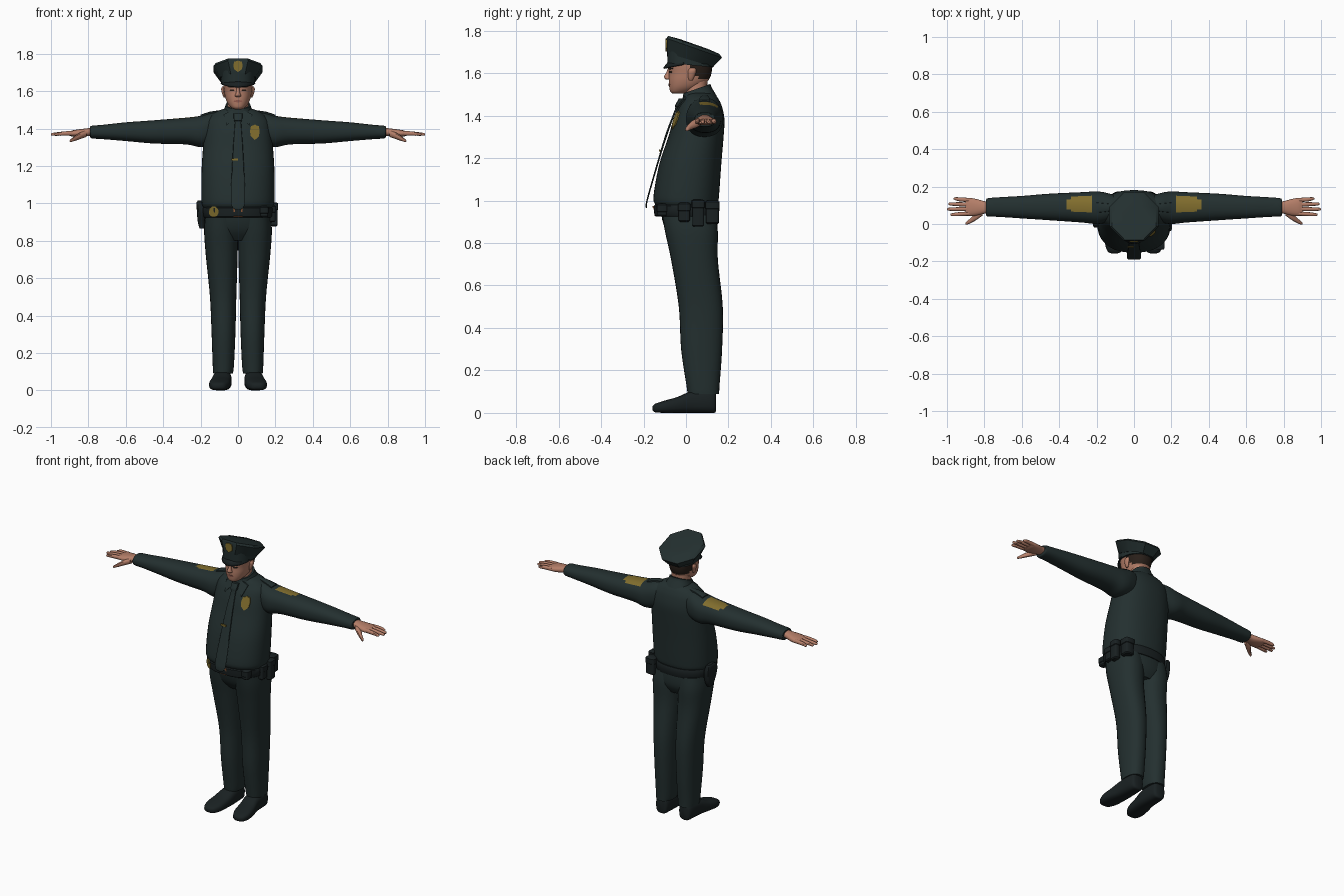
import bpy, bmesh, math
from mathutils import Vector


def material(name, r, g, b):
    m = bpy.data.materials.new(name)
    m.diffuse_color = (r, g, b, 1)
    return m


CLOTH = material("dark green cloth", .017, .029, .029)
LEATHER = material("black leather", .010, .015, .016)
SKIN = material("skin", .46, .21, .14)
LIPS = material("lips", .30, .11, .08)
HAIR = material("dark hair", .022, .014, .010)
GOLD = material("gold", .22, .155, .027)
BRASS = material("copper buckle", .36, .13, .05)


def finish(name, bm, mats):
    bmesh.ops.recalc_face_normals(bm, faces=bm.faces)
    me = bpy.data.meshes.new(name)
    bm.to_mesh(me)
    bm.free()
    for m in mats:
        me.materials.append(m)
    ob = bpy.data.objects.new(name, me)
    bpy.context.collection.objects.link(ob)
    return ob


def smooth_rows(rows, sub):
    """Catmull-Rom interpolation of section rows."""
    out = []
    for i in range(len(rows) - 1):
        q = [rows[max(i - 1, 0)], rows[i], rows[i + 1], rows[min(i + 2, len(rows) - 1)]]
        for k in range(sub):
            t = k / sub
            out.append([.5 * (2 * b + (c - a) * t + (2 * a - 5 * b + 4 * c - d) * t * t
                              + (3 * b - a - 3 * c + d) * t ** 3) for a, b, c, d in zip(*q)])
    return out + [list(rows[-1])]


def loft(name, rows, mats, axis='z', n=24, p=2.3, sub=4, s=1, phase=0, rule=None):
    """Rows are (position, a_min, a_max, b_min, b_max[, tilt]) superellipse sections."""
    bm, rings = bmesh.new(), []
    for r in smooth_rows(rows, sub):
        tilt = r[5] if len(r) > 5 else 0
        ring = []
        for i in range(n):
            th = 2 * math.pi * i / n + phase
            c, d = math.cos(th), math.sin(th)
            a = (r[1] + r[2]) / 2 + (r[2] - r[1]) / 2 * math.copysign(abs(c) ** (2 / p), c)
            db = (r[4] - r[3]) / 2 * math.copysign(abs(d) ** (2 / p), d)
            b, t = (r[3] + r[4]) / 2 + db, r[0] + tilt * db
            x, y, z = {'z': (a, b, t), 'x': (t, a, b), 'y': (a, t, b)}[axis]
            ring.append(bm.verts.new((s * x, y, z)))
        rings.append(ring)
    for r0, r1 in zip(rings, rings[1:]):
        for i in range(n):
            bm.faces.new((r0[i], r0[(i + 1) % n], r1[(i + 1) % n], r1[i]))
    bm.faces.new(rings[0])
    bm.faces.new(rings[-1])
    if rule:
        for f in bm.faces:
            f.material_index = rule(f.calc_center_median())
    return finish(name, bm, mats)


def front_of(rows, p=2.3):
    """Front surface y of a z-loft as a function of x and z."""
    rs = smooth_rows(rows, 8)

    def y(x, z):
        r = min(rs, key=lambda q: abs(q[0] - z))
        u = min(.999, abs(x - (r[1] + r[2]) / 2) / ((r[2] - r[1]) / 2))
        return (r[3] + r[4]) / 2 - (r[4] - r[3]) / 2 * (1 - u ** p) ** (1 / p)
    return y


def plate(name, pts, y, mat, off=.004, back=.004):
    """Thin plate with an (x, z) outline laid on a front surface."""
    bm = bmesh.new()
    f = [bm.verts.new((x, y(x, z) - off, z)) for x, z in pts]
    b = [bm.verts.new((x, y(x, z) + back, z)) for x, z in pts]
    bm.faces.new(f)
    bm.faces.new(b[::-1])
    for i in range(len(pts)):
        j = (i + 1) % len(pts)
        bm.faces.new((f[i], b[i], b[j], f[j]))
    return finish(name, bm, [mat])


def disc(cx, cz, rx, rz, n=14):
    return [(cx + rx * math.cos(2 * math.pi * i / n), cz + rz * math.sin(2 * math.pi * i / n)) for i in range(n)]


def shield(cx, cz, w, h):
    return [(cx + u * w, cz + v * h) for u, v in
            ((-.8, .8), (-.4, .85), (0, 1), (.4, .85), (.8, .8), (1, .2), (.85, -.5), (0, -1), (-.85, -.5), (-1, .2))]


# Shirt, trousers seat and belt
SHIRT = [(.96, -.165, .165, -.12, .135), (.985, -.19, .19, -.147, .15), (1.03, -.196, .196, -.152, .156),
         (1.17, -.195, .195, -.126, .166), (1.30, -.187, .187, -.083, .177), (1.38, -.18, .18, -.06, .181),
         (1.44, -.17, .17, -.035, .17), (1.475, -.14, .14, -.012, .155), (1.495, -.105, .105, 0, .14),
         (1.51, -.06, .06, .01, .12)]
loft("shirt", SHIRT, [CLOTH], n=40, sub=5)
loft("trousers_seat", [(.80, -.12, .12, -.05, .12), (.85, -.165, .165, -.09, .145), (.91, -.175, .175, -.112, .148),
                       (.97, -.175, .175, -.12, .14)], [CLOTH], n=32)
BELT = [(.925, -.178, .178, -.135, .15), (.93, -.185, .185, -.148, .155), (.975, -.188, .188, -.152, .157),
        (.98, -.18, .18, -.14, .15)]
loft("belt", BELT, [LEATHER], n=40, sub=2)
belt_y, chest_y = front_of(BELT), front_of(SHIRT)

# Collar, tie and front details
loft("collar", [(1.475, -.088, .088, -.02, .145, .2), (1.51, -.071, .071, -.015, .12, .35),
                (1.527, -.066, .066, -.012, .116, .35)], [CLOTH], n=28)
for s, side in ((-1, "right"), (1, "left")):
    plate(side + "_collar_flap", [(s * .006, 1.478), (s * .035, 1.495), (s * .078, 1.475), (s * .06, 1.415)],
          chest_y, CLOTH, .01, 0)
loft("tie", [(.965, -.012, .012, -.189, -.183), (1.0, -.038, .038, -.187, -.180), (1.17, -.033, .033, -.139, -.131),
             (1.32, -.025, .025, -.094, -.084), (1.43, -.017, .017, -.052, -.042), (1.445, -.022, .022, -.053, -.03),
             (1.48, -.024, .024, -.034, -.01)], [CLOTH], n=12, p=4, sub=3)
plate("tie_clip", [(-.036, 1.23), (.0, 1.23), (.0, 1.241), (-.036, 1.241)], lambda x, z: -.122, GOLD, .004, .003)
plate("chest_badge", shield(.09, 1.38, .026, .042), chest_y, GOLD, .006, .003)
plate("belt_disc", disc(-.13, .955, .026, .03), belt_y, GOLD, .006, .003)
for x in (-.024, .016):
    plate("belt_buckle_side", [(x, .925), (x + .008, .925), (x + .008, .975), (x, .975)], belt_y, BRASS, .006, .003)
for z in (.925, .967):
    plate("belt_buckle_bar", [(-.024, z), (.024, z), (.024, z + .008), (-.024, z + .008)], belt_y, BRASS, .006, .003)


# Belt gear
def pouch(name, x0, x1, y0, y1, z0, z1):
    e = .006
    loft(name, [(z0, x0 + e, x1 - e, y0 + e, y1 - e), (z0 + e, x0, x1, y0, y1), (z1 - .04, x0, x1, y0, y1),
                (z1 - .037, x0 - .003, x1 + .003, y0 - .003, y1 + .003), (z1 - e, x0 - .003, x1 + .003, y0 - .003, y1 + .003),
                (z1, x0 + e, x1 - e, y0 + e, y1 - e)], [LEATHER], n=16, p=5, sub=1)


pouch("front_pouch", .12, .16, -.135, -.09, .925, .985)
pouch("side_pouch", .165, .2, -.035, .018, .9, .99)
pouch("radio_pouch", .175, .212, .03, .085, .877, 1.005)
pouch("rear_pouch", .125, .185, .093, .155, .89, 1.0)
loft("holster", [(.865, -.205, -.18, .01, .05), (.90, -.215, -.178, 0, .07), (.96, -.22, -.175, -.02, .08),
                 (1.0, -.222, -.185, -.01, .075), (1.015, -.215, -.195, .02, .07)], [LEATHER], n=16, p=4)

# Limbs, built once per side
for s, side in ((-1, "right"), (1, "left")):
    loft(side + "_sleeve", [(.06, .03, .14, 1.33, 1.485), (.14, .01, .165, 1.31, 1.483), (.2, .0, .174, 1.30, 1.468),
                            (.28, .008, .17, 1.315, 1.458), (.45, .02, .162, 1.32, 1.444), (.6, .03, .15, 1.333, 1.433),
                            (.72, .038, .143, 1.343, 1.42), (.78, .04, .138, 1.347, 1.415), (.79, .046, .132, 1.355, 1.41)],
         [CLOTH, GOLD], 'x', n=48, sub=8, s=s,
         rule=lambda c: int(.225 < abs(c.x) < .36 and .06 + max(0, abs(c.x) - .32) * .5 < c.y
                            < .148 - max(0, abs(c.x) - .32) * .5 and c.z > 1.39))
    loft(side + "_shoulder_strap", [(.1, .075, .105, 1.47, 1.497), (.15, .065, .11, 1.46, 1.49),
                                    (.2, .06, .115, 1.45, 1.474)], [CLOTH], 'x', n=12, p=5, s=s)
    loft(side + "_palm", [(.77, .06, .12, 1.36, 1.405), (.80, .055, .122, 1.36, 1.402), (.84, .045, .133, 1.355, 1.397),
                          (.88, .042, .14, 1.356, 1.391), (.902, .05, .135, 1.362, 1.384)], [SKIN], 'x', n=20, s=s)
    for k, (y, tip, fan) in enumerate(((.056, .982, -.006), (.08, 1.0, -.001), (.104, .993, .003), (.128, .965, .007))):
        loft(f"{side}_finger_{k + 1}", [(.875, y - .011, y + .011, 1.362, 1.387),
                                        (.93, y + fan / 2 - .011, y + fan / 2 + .011, 1.362, 1.385),
                                        (tip - .01, y + fan - .008, y + fan + .008, 1.361, 1.377),
                                        (tip, y + fan - .003, y + fan + .003, 1.366, 1.372)],
             [SKIN], 'x', n=10, sub=3, s=s)
    loft(side + "_thumb", [(.81, .045, .08, 1.355, 1.39), (.845, .02, .062, 1.343, 1.378), (.875, .004, .03, 1.333, 1.358),
                           (.895, -.004, .014, 1.327, 1.343), (.9, -.001, .006, 1.33, 1.336)], [SKIN], 'x', n=12, s=s)
    loft(side + "_trouser_leg", [(.93, .0, .175, -.112, .14), (.85, .0, .181, -.098, .15), (.72, .002, .172, -.07, .15),
                                 (.5, .009, .15, -.034, .173), (.3, .014, .141, -.023, .17), (.13, .022, .135, .002, .158),
                                 (.09, .028, .132, .008, .156)], [CLOTH], n=28, sub=5, s=s)
    loft(side + "_shoe", [(-.158, .09, .12, .014, .03), (-.145, .066, .142, .003, .043), (-.10, .045, .155, 0, .058),
                          (-.04, .038, .148, 0, .075), (.02, .034, .136, 0, .10), (.1, .038, .13, 0, .11),
                          (.133, .044, .122, 0, .105), (.142, .06, .108, .01, .09)], [LEATHER], 'y', n=20, p=2.9, s=s)

# Head and neck
HEAD = [(1.503, -.02, .02, -.062, -.02), (1.513, -.038, .038, -.074, .02), (1.535, -.056, .056, -.079, .07),
        (1.565, -.068, .068, -.081, .105), (1.60, -.074, .074, -.08, .12), (1.64, -.079, .079, -.084, .122),
        (1.68, -.078, .078, -.08, .12)]
face_y = front_of(HEAD)
loft("neck", [(1.46, -.06, .06, .0, .105), (1.53, -.056, .056, -.002, .1), (1.59, -.056, .056, .0, .105)], [SKIN])
loft("head", HEAD, [SKIN, HAIR], n=32, sub=5,
     rule=lambda c: int(c.z > 1.575 and c.y > .05 or c.z > 1.61 and c.y > .015))
loft("nose", [(1.569, -.010, .010, -.092, -.07), (1.575, -.017, .017, -.1, -.07), (1.585, -.013, .013, -.103, -.07),
              (1.605, -.008, .008, -.092, -.07), (1.625, -.007, .007, -.085, -.07)], [SKIN], n=12, p=2)
plate("mouth", disc(0, 1.546, .024, .006), face_y, LIPS, .002)
for s, side in ((-1, "right"), (1, "left")):
    plate(side + "_eye", disc(s * .032, 1.605, .013, .005), face_y, HAIR, .002)
    plate(side + "_eyebrow", disc(s * .033, 1.622, .02, .004), face_y, HAIR, .003)
    loft(side + "_ear", [(1.565, .066, .076, .015, .03), (1.58, .066, .083, .01, .038), (1.61, .068, .09, .01, .048),
                         (1.625, .07, .084, .02, .042)], [SKIN], n=12, p=2, s=s)

# Peaked cap: round band, tilted eight-sided crown, drooping visor, badge
loft("cap_band", [(1.638, -.09, .09, -.087, .126, -.1), (1.685, -.093, .093, -.09, .128, -.3)], [CLOTH], n=32, sub=1)
K = 1 / math.cos(math.pi / 8)


def octagon(z, hw, y0, y1, tilt):
    c, r = (y0 + y1) / 2, (y1 - y0) / 2 * K
    return (z, -hw * K, hw * K, c - r, c + r, tilt)


loft("cap_crown", [octagon(1.662, .093, -.088, .128, -.3), octagon(1.718, .13, -.091, .17, -.35),
                   octagon(1.733, .118, -.085, .157, -.35), octagon(1.738, .06, -.03, .1, -.35)],
     [CLOTH], n=8, p=2, sub=1, phase=math.pi / 8)
bm = bmesh.new()
inner, outer = [], []
for i in range(17):
    th = math.radians(195 + 150 * i / 16)
    c, d = math.cos(th), math.sin(th)
    inner.append(bm.verts.new((.088 * c, .02 + .104 * d, 1.655)))
    outer.append(bm.verts.new((.096 * c, .02 + .128 * d, 1.648 + .024 * d)))
for i in range(16):
    bm.faces.new((inner[i], outer[i], outer[i + 1], inner[i + 1]))
visor = finish("cap_visor", bm, [LEATHER])
mod = visor.modifiers.new("thickness", 'SOLIDIFY')
mod.thickness = .006
plate("cap_badge", shield(0, 1.733, .025, .031), lambda x, z: -.091, GOLD, .005, .003)

# Smooth shading with crisp edges
for ob in bpy.context.collection.objects:
    ob.select_set(True)
    bpy.context.view_layer.objects.active = ob
bpy.ops.object.shade_smooth_by_angle(angle=math.radians(40))
